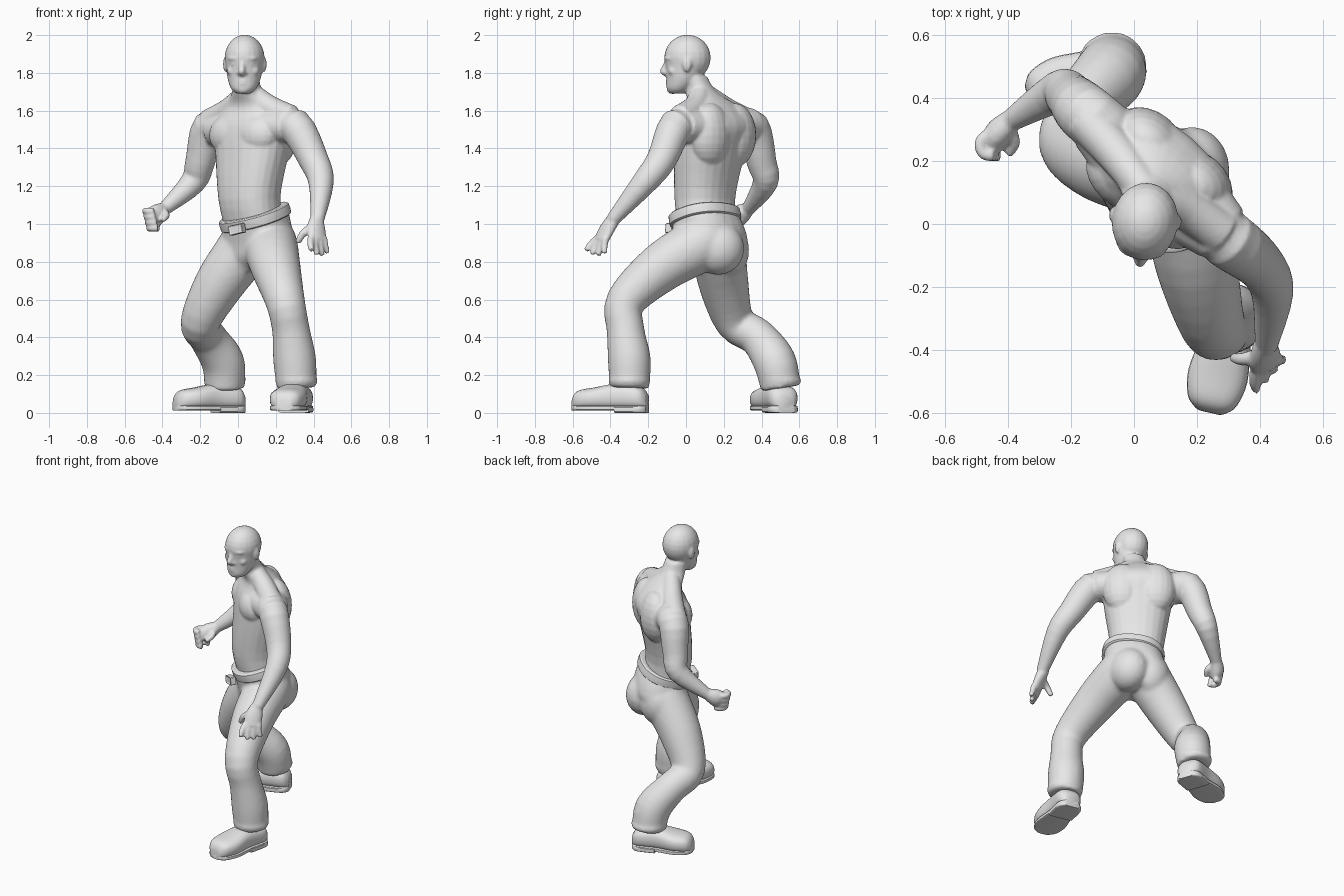
import bpy, bmesh, math
from mathutils import Vector, Matrix

if "Cube" in bpy.data.objects:
    bpy.data.objects.remove(bpy.data.objects["Cube"])

GREY = (0.8, 0.8, 0.8, 1)
grey = bpy.data.materials.new("plain grey")
grey.use_nodes = True
grey.diffuse_color = GREY
grey.node_tree.nodes["Principled BSDF"].inputs["Base Color"].default_value = GREY

X, Y, Z = Vector((1, 0, 0)), Vector((0, 1, 0)), Vector((0, 0, 1))
YAW = math.radians(-41)                       # the body is turned to its right
ACROSS = Vector((math.cos(YAW), math.sin(YAW), 0))
FRONT = ACROSS.cross(Z)
TILT = Vector((-.3, -.15, 1)).normalized()    # the hips lean with the stride


def spline(rows, steps):
    """Smooth interpolation through rows of centre and radii."""
    result = []
    for i in range(len(rows) - 1):
        before, start, end, after = (rows[min(max(i + k, 0), len(rows) - 1)] for k in (-1, 0, 1, 2))
        leave, arrive = (end - before) / 2, (after - start) / 2
        for step in range(steps):
            t = step / steps
            ease = t * t * (3 - 2 * t)
            bend = leave * (t * (1 - t) ** 2) - arrive * (t * t * (1 - t))
            result.append(start.lerp(end, ease) + bend)
    return result + [rows[-1]]


def loft(bm, centres, radii, side=X, axis=None, power=2.0, steps=4, segments=24):
    """Closed tube with rounded sections; a radius may be a pair (along side, across it)."""
    rows = []
    for centre, radius in zip(centres, radii):
        pair = radius if isinstance(radius, tuple) else (radius, radius)
        rows.append(Vector((*centre, *pair)))
    points = spline(rows, steps)
    rings = []
    for i, point in enumerate(points):
        ahead, behind = points[min(i + 1, len(points) - 1)], points[max(i - 1, 0)]
        tangent = axis or Vector((ahead - behind)[:3]).normalized()
        u = (side - tangent * side.dot(tangent)).normalized()
        v = tangent.cross(u)
        ring = []
        for k in range(segments):
            angle = math.tau * k / segments
            c, s = math.cos(angle), math.sin(angle)
            c = math.copysign(abs(c) ** (2 / power), c) * point[3]
            s = math.copysign(abs(s) ** (2 / power), s) * point[4]
            ring.append(bm.verts.new(Vector(point[:3]) + u * c + v * s))
        rings.append(ring)
    for low, high in zip(rings, rings[1:]):
        for k in range(segments):
            bm.faces.new((low[k - 1], low[k], high[k], high[k - 1]))
    bm.faces.new(rings[0][::-1])
    bm.faces.new(rings[-1])


def blob(bm, centre, size, yaw=0.0):
    matrix = Matrix.Translation(centre) @ Matrix.Rotation(yaw, 4, "Z") @ Matrix.Diagonal((*size, 1))
    bmesh.ops.create_uvsphere(bm, u_segments=20, v_segments=12, radius=1, matrix=matrix)


def finish(bm, name, voxel=None, rounds=5):
    bmesh.ops.recalc_face_normals(bm, faces=bm.faces)
    mesh = bpy.data.meshes.new(name)
    bm.to_mesh(mesh)
    bm.free()
    mesh.materials.append(grey)
    part = bpy.data.objects.new(name, mesh)
    bpy.context.collection.objects.link(part)
    if voxel:
        fuse = part.modifiers.new("fuse", "REMESH")
        fuse.mode, fuse.voxel_size, fuse.use_smooth_shade = "VOXEL", voxel, True
        soften = part.modifiers.new("soften", "SMOOTH")
        soften.factor, soften.iterations = .5, rounds
    else:
        bpy.ops.object.select_all(action="DESELECT")
        part.select_set(True)
        bpy.context.view_layer.objects.active = part
        bpy.ops.object.shade_smooth_by_angle(angle=math.radians(40))
    return part


# Torso and neck, with chest and back muscles
body = bmesh.new()
loft(body, [(.1, .12, .95), (.06, .1, 1.13), (.075, .125, 1.38), (.08, .15, 1.52),
            (.075, .14, 1.62), (.05, .08, 1.7), (.04, .04, 1.78)],
     [(.17, .14), (.17, .14), (.21, .155), (.23, .16), (.16, .11), .078, .07], ACROSS, Z, 2.3)
chest = Vector((.075, .14, 1.47))
for side in (-1, 1):
    blob(body, chest + FRONT * .07 + ACROSS * side * .09, (.13, .09, .11), YAW)
    blob(body, chest - FRONT * .07 + ACROSS * side * .1, (.13, .1, .17), YAW)

# Shoulder girdle and the neck muscles running down to it
loft(body, [(-.13, .32, 1.5), (.08, .15, 1.51), (.28, -.03, 1.52)], [(.09, .09), (.11, .15), (.09, .1)], Z)
SLOPE = (.055, .065, .07)
loft(body, [(.05, .08, 1.71), (.16, .05, 1.62), (.28, -.03, 1.56)], SLOPE, Z)
loft(body, [(.04, .1, 1.69), (-.05, .22, 1.6), (-.15, .33, 1.54)], SLOPE, Z)

# Arms: left reaching forward, right bent behind
ARM = (.09, .094, .079, .067, .036)
loft(body, [(.2, .03, 1.5), (.3, -.05, 1.52), (.4, -.13, 1.34), (.44, -.22, 1.22), (.42, -.39, 1.02)], ARM)
loft(body, [(-.05, .27, 1.5), (-.15, .35, 1.51), (-.2, .4, 1.33), (-.24, .42, 1.22), (-.39, .33, 1.08)], ARM, X + Y)

# Left hand, open with spread fingers
spread = Vector((.8, .6, 0))
loft(body, [(.415, -.38, 1.03), (.415, -.42, .97), (.42, -.45, .91)], [.036, (.055, .032), (.054, .026)], spread)
for i in range(4):
    t = i / 3
    knuckle = Vector((.385, -.47, .925)).lerp((.455, -.425, .925), t)
    tip = Vector((.39, -.53, .86)).lerp((.475, -.43, .845), t) - Z * .02 * math.sin(math.pi * t)
    middle = knuckle.lerp(tip, .5) + FRONT * .006
    loft(body, [knuckle, middle, tip], (.019, .018, .014), spread, segments=12)
loft(body, [(.39, -.42, .98), (.345, -.43, .95), (.315, -.425, .9)], (.024, .021, .015), Y, segments=12)

# Right hand, closed: each finger curls around an arc
loft(body, [(-.39, .33, 1.08), (-.43, .29, 1.05), (-.45, .25, 1.02)], [.036, (.045, .055), (.035, .05)], X - Y)
for i in range(4):
    centre = Vector((-.455 + .007 * i, .25, 1.068 - .03 * i))
    curl = [centre + (X * math.cos(a) + Y * math.sin(a)) * .035 for a in (1, 2, 3, 4, 5)]
    loft(body, curl, [.019] * 5, Z, segments=12)
loft(body, [(-.4, .3, 1.07), (-.38, .26, 1.045), (-.4, .22, 1.02)], (.022, .02, .014), Z, segments=12)

# Head: skull and jaw
GAZE = math.radians(-7)
turn = Matrix.Rotation(GAZE, 3, "Z")
skull = Vector((.035, .008, 1.88))


def on_head(x, y, z):
    return skull + turn @ Vector((x, y, z))


blob(body, skull, (.106, .124, .122), GAZE)
loft(body, [on_head(0, -.055, -.19), on_head(0, -.045, -.165), on_head(0, -.02, -.11), on_head(0, -.003, -.02)],
     [.037, .066, (.088, .092), (.102, .116)], turn @ X, Z)

# Face: nose, lips and chin, then paired nostrils, brows, eyes, cheeks and ears
loft(body, [on_head(0, -.108, -.01), on_head(0, -.122, -.055), on_head(0, -.128, -.072), on_head(0, -.11, -.088)],
     (.012, .016, .019, .014))
for height in (-.138, -.122):
    blob(body, on_head(0, -.09, height), (.034, .027, .01), GAZE)
blob(body, on_head(0, -.082, -.168), (.04, .028, .024), GAZE)
for side in (-1, 1):
    blob(body, on_head(side * .016, -.112, -.08), (.013, .014, .011))
    blob(body, on_head(side * .042, -.096, -.003), (.04, .02, .012), GAZE + side * .4)
    blob(body, on_head(side * .041, -.096, -.034), (.018, .012, .008))
    blob(body, on_head(side * .052, -.07, -.07), (.034, .027, .028))
    blob(body, on_head(side * .104, .01, -.035), (.012, .024, .04), GAZE)
finish(body, "body", .0075)

# Trousers: seat, two legs and the folds at the ankles
trousers = bmesh.new()
loft(trousers, [(.09, .1, 1.03), (.1, .13, .94), (.1, .14, .86), (.08, .13, .76)],
     [(.186, .16), (.195, .168), (.19, .16), .08], ACROSS, TILT, 2.3)
blob(trousers, (.185, .17, .87), (.12, .14, .14))
blob(trousers, (.05, .23, .86), (.12, .105, .14))
LEG = (.13, .145, .132, .105, .1, .114, .104)
left_leg = [(.16, .14, .95), (.17, .07, .89), (.2, -.13, .77), (.25, -.32, .59),
            (.28, -.32, .44), (.3, -.3, .28), (.31, -.3, .13)]
right_leg = [(.06, .16, .95), (.04, .17, .88), (-.1, .2, .68), (-.2, .26, .48),
             (-.16, .38, .4), (-.08, .47, .27), (-.07, .5, .13)]
for leg in (left_leg, right_leg):
    loft(trousers, leg, LEG)
    blob(trousers, Vector(leg[-1]) + Z * .04, (.115, .115, .035))
finish(trousers, "trousers", .011, 12)

# Belt and buckle
belt = bmesh.new()
levels = (-1, -.8, .8, 1)
waist = Vector((.09, .1, 1.035))
loft(belt, [waist + TILT * level * .03 for level in levels],
     [(.195, .17) if abs(level) < 1 else (.18, .155) for level in levels],
     ACROSS, TILT, 2.3, steps=2, segments=48)
finish(belt, "belt")

buckle = bmesh.new()
place = Matrix.Translation((-.005, -.072, .972)) @ Matrix.Rotation(YAW * .8, 4, "Z") @ Matrix.Rotation(-.2, 4, "Y")
bmesh.ops.create_cube(buckle, size=1, matrix=place @ Matrix.Diagonal((.085, .04, .05, 1)))
plate = max(buckle.faces, key=lambda face: face.calc_center_median().dot(FRONT))
bmesh.ops.inset_region(buckle, faces=[plate], thickness=.009, depth=-.008)
rounding = finish(buckle, "belt_buckle").modifiers.new("rounding", "BEVEL")
rounding.width, rounding.segments = .004, 2


# Shoes: upper, sole and heel block along one line
def shoe(name, heel, toe):
    heel, toe = Vector((*heel, 0)), Vector((*toe, 0))
    way = (toe - heel).normalized()
    shape = bmesh.new()

    def layer(low, high, grow, reach, power):
        centres, radii = [], []
        for t, width, height in ((0, .045, .1), (.1, .078, .14), (.4, .08, .155), (.7, .096, .135),
                                 (.9, .08, .12), (.98, .05, .09), (1, .03, .05)):
            if t <= reach:
                top = min(high, height)
                centres.append(heel.lerp(toe, t) + Z * (low + top) / 2)
                radii.append((width + grow, (top - low) / 2))
        loft(shape, centres, radii, way.cross(Z), way, power)

    layer(.016, 1, 0, 1, 2.6)
    layer(.012, .04, 0, 1, 6)
    layer(0, .036, .002, .4, 6)
    finish(shape, name)


shoe("left_shoe", (.33, -.205), (.24, -.6))
shoe("right_shoe", (.025, .53), (-.335, .4))
